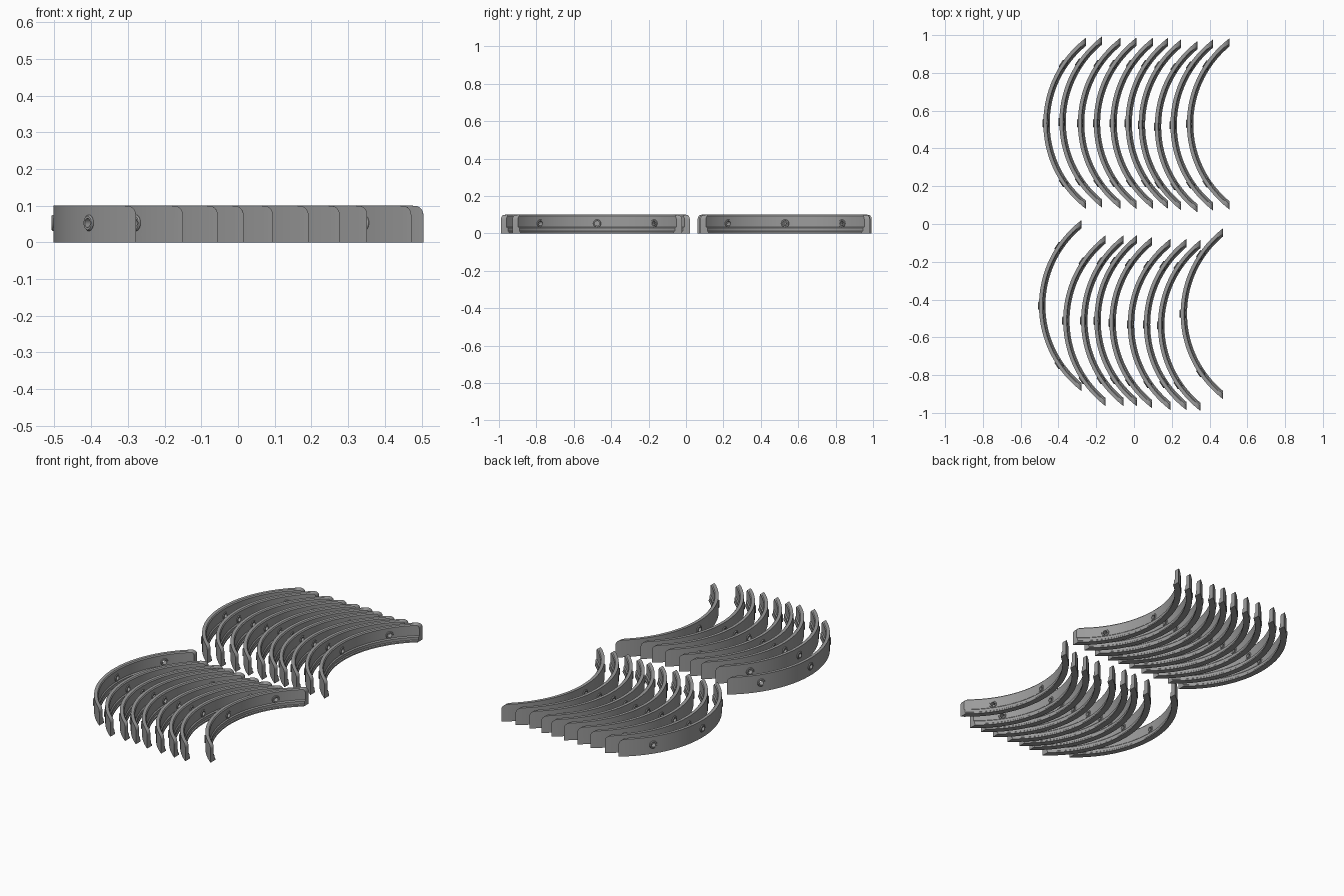
import bpy, bmesh, math
from mathutils import Matrix, Vector

if "Cube" in bpy.data.objects:
    bpy.data.objects.remove(bpy.data.objects["Cube"])

R = 0.5675          # outer radius of each curved strip
END = 0.3425        # distance from arc centre to the flat end cut
H = 0.10            # strip height
CORNER = 0.025      # rounding of the upper end corners
HOLE_Z = 0.053

steel = bpy.data.materials.new("grey metal")
steel.diffuse_color = (0.33, 0.33, 0.33, 1)
steel.use_nodes = True
steel.node_tree.nodes["Principled BSDF"].inputs["Base Color"].default_value = steel.diffuse_color

# Cross-section (radius, height): tall wall with a stepped lip on the inner foot
PROFILE = [(R, 0), (R, H), (R - 0.018, H), (R - 0.023, H - 0.006),
           (R - 0.023, 0.034), (R - 0.029, 0.028), (R - 0.029, 0.012),
           (R - 0.034, 0.008), (R - 0.034, 0)]


def make_mesh(name, bm):
    bmesh.ops.recalc_face_normals(bm, faces=bm.faces)
    me = bpy.data.meshes.new(name)
    bm.to_mesh(me)
    bm.free()
    me.materials.append(steel)
    return me


def add(name, me, loc=(0, 0, 0)):
    ob = bpy.data.objects.new(name, me)
    ob.location = loc
    bpy.context.collection.objects.link(ob)
    return ob


def strip_mesh():
    # Sweep the section round the arc, trimming each end flat and rounding its top
    bm = bmesh.new()
    steps = [i / 24 for i in range(-23, 24)]
    ends = [0.97, 0.98, 0.988, 0.994, 0.998, 1.0]
    steps = sorted(set(steps + ends + [-e for e in ends]))
    rings = []
    for t in steps:
        ring = []
        for r, z in PROFILE:
            a = t * math.acos(END / r)
            gap = r * math.cos(a) - END
            if gap < CORNER:
                drop = math.sqrt(max(0, CORNER ** 2 - (CORNER - gap) ** 2))
                z = min(z, H - CORNER + drop)
            ring.append(bm.verts.new((R - r * math.cos(a), r * math.sin(a), z)))
        rings.append(ring)
    n = len(PROFILE)
    for a, b in zip(rings, rings[1:]):
        for i in range(n):
            j = (i + 1) % n
            bm.faces.new((a[i], a[j], b[j], b[i]))
    bm.faces.new(rings[0])
    bm.faces.new(rings[-1])
    return make_mesh("curved_strip", bm)


def radial_matrix(angle):
    # Local z points outward from the arc centre through the wall
    out = Vector((-math.cos(angle), math.sin(angle), 0))
    return (Matrix.Translation((R, 0, HOLE_Z))
            @ out.to_track_quat('Z', 'Y').to_matrix().to_4x4())


ANGLES = [math.radians(a) for a in (-34, 0, 34)]


def hole_mesh():
    bm = bmesh.new()
    for a in ANGLES:
        bmesh.ops.create_cone(bm, cap_ends=True, segments=24, radius1=0.0135, radius2=0.0135,
                              depth=0.10, matrix=radial_matrix(a) @ Matrix.Translation((0, 0, R)))
    return make_mesh("hole_cutter", bm)


def collar_mesh():
    # Bushing through each hole, standing slightly proud on both sides
    bm = bmesh.new()
    section = [(0.0125, R - 0.027), (0.019, R - 0.027), (0.022, R - 0.022),
               (0.022, R + 0.001), (0.019, R + 0.005), (0.0125, R + 0.005)]
    for a in ANGLES:
        m = radial_matrix(a)
        rings = []
        for k in range(24):
            u = math.tau * k / 24
            rings.append([bm.verts.new(m @ Vector((q * math.cos(u), q * math.sin(u), h)))
                          for q, h in section])
        for k in range(24):
            p, q = rings[k], rings[(k + 1) % 24]
            for i in range(6):
                j = (i + 1) % 6
                bm.faces.new((p[i], p[j], q[j], q[i]))
    return make_mesh("hole_collars", bm)


# Drill the strip
base = add("drilled_strip", strip_mesh())
cutter = add("hole_cutter", hole_mesh())
cutter.hide_render = True
mod = base.modifiers.new("holes", 'BOOLEAN')
mod.object = cutter
mod.solver = 'EXACT'
dg = bpy.context.evaluated_depsgraph_get()
strip = bpy.data.meshes.new_from_object(base.evaluated_get(dg))
bpy.data.objects.remove(base)
bpy.data.objects.remove(cutter)
collars = collar_mesh()
for me in (strip, collars):
    me.shade_smooth()
    me.set_sharp_from_angle(angle=math.radians(30))

# Apex position of every strip: back row, then front row
BACK = [(-0.48, 0.533), (-0.395, 0.54), (-0.297, 0.533), (-0.213, 0.533), (-0.125, 0.533),
        (-0.045, 0.533), (0.025, 0.525), (0.11, 0.515), (0.193, 0.524), (0.28, 0.53)]
FRONT = [(-0.503, -0.432), (-0.375, -0.512), (-0.28, -0.512), (-0.21, -0.512), (-0.13, -0.522),
         (-0.033, -0.532), (0.052, -0.532), (0.127, -0.537), (0.247, -0.475)]
for row, places in (("back", BACK), ("front", FRONT)):
    for i, (x, y) in enumerate(places, 1):
        add(f"{row}_strip_{i}", strip, (x, y, 0))
        add(f"{row}_collars_{i}", collars, (x, y, 0))
